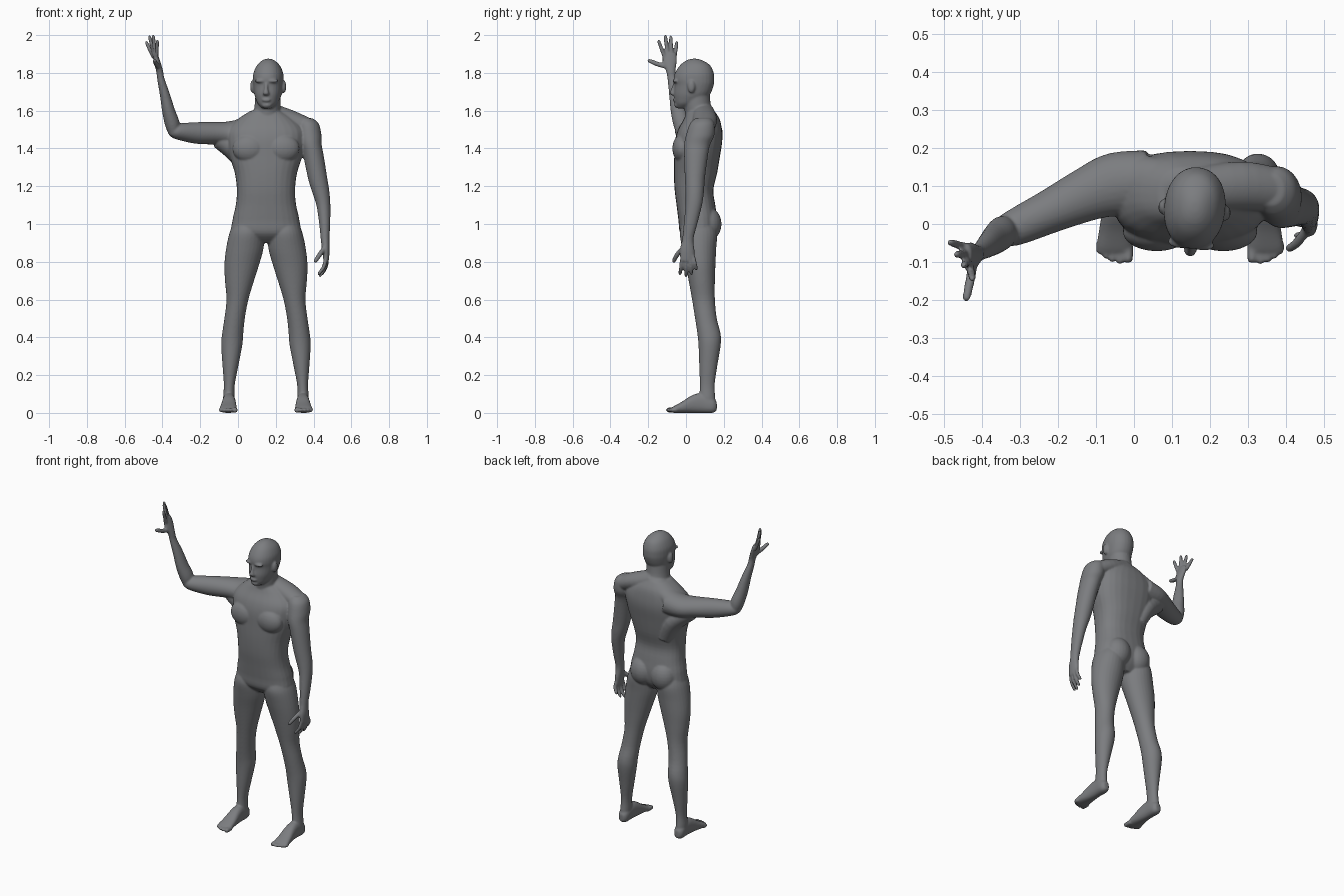
import bpy, bmesh, math
from mathutils import Vector, Matrix

bm = bmesh.new()
X, Y, Z = Vector((1, 0, 0)), Vector((0, 1, 0)), Vector((0, 0, 1))
MID = 0.148          # symmetry line of torso and legs
SEG = 28


def smooth_rings(rings, steps=4):
    """Catmull-Rom subdivision of ring values."""
    out = []
    for i in range(len(rings) - 1):
        p = [rings[max(0, min(len(rings) - 1, i + k))] for k in (-1, 0, 1, 2)]
        for s in range(steps):
            t = s / steps
            out.append([0.5 * (2 * b + (c - a) * t + (2 * a - 5 * b + 4 * c - d) * t * t
                               + (3 * b - a - 3 * c + d) * t ** 3) for a, b, c, d in zip(*p)])
    return out + [list(rings[-1])]


def loft(rings, axis=None, ref=X, power=2.0):
    """Closed skin over super-elliptic rings (x, y, z, radius along ref, other radius)."""
    pts = smooth_rings(rings)
    loops = []
    for i, p in enumerate(pts):
        t = axis or (Vector(pts[min(i + 1, len(pts) - 1)][:3]) - Vector(pts[max(i - 1, 0)][:3])).normalized()
        u = (ref - t * ref.dot(t)).normalized()
        v = t.cross(u)
        loop = []
        for k in range(SEG):
            c, s = math.cos(2 * math.pi * k / SEG), math.sin(2 * math.pi * k / SEG)
            c, s = [math.copysign(abs(q) ** (2 / power), q) for q in (c, s)]
            loop.append(bm.verts.new(Vector(p[:3]) + u * c * p[3] + v * s * p[4]))
        loops.append(loop)
    for a, b in zip(loops, loops[1:]):
        for k in range(SEG):
            bm.faces.new((a[k], a[(k + 1) % SEG], b[(k + 1) % SEG], b[k]))
    bm.faces.new(loops[0])
    bm.faces.new(loops[-1])
    return [v for loop in loops for v in loop]


def column(rows, power=2.0):
    """Upright loft from rows (z, centre x, half width, front y, back y)."""
    return loft([(cx, (y0 + y1) / 2, z, rx, (y1 - y0) / 2) for z, cx, rx, y0, y1 in rows], Z, X, power)


def blob(centre, radii):
    m = Matrix.Translation(centre) @ Matrix.Diagonal((*radii, 1))
    return bmesh.ops.create_uvsphere(bm, u_segments=24, v_segments=14, radius=1, matrix=m)["verts"]


def finger(base, tip, r, bend=(0, 0, 0)):
    a, b = Vector(base), Vector(tip)
    mid = (a + b) / 2 + Vector(bend)
    near = mid.lerp(b, 0.8)
    loft([(*a, r, r), (*mid, r, r), (*near, r * 0.85, r * 0.85), (*b, r * 0.45, r * 0.45)], ref=Y)


# Torso
column([(0.90, MID, 0.06, 0.02, 0.12), (0.95, MID, 0.175, -0.03, 0.155),
        (1.02, MID, 0.177, -0.04, 0.165), (1.10, MID, 0.160, -0.05, 0.155),
        (1.18, MID, 0.154, -0.06, 0.145), (1.27, MID, 0.165, -0.064, 0.165),
        (1.36, MID, 0.193, -0.062, 0.18), (1.44, MID, 0.205, -0.058, 0.192),
        (1.50, MID, 0.20, -0.042, 0.19), (1.555, MID, 0.15, -0.012, 0.178),
        (1.60, MID, 0.08, 0.005, 0.15)], 2.4)
for s in (-1, 1):
    blob((MID + s * 0.072, 0.115, 1.0), (0.08, 0.073, 0.09))       # buttock
    blob((MID + s * 0.088, -0.02, 1.40), (0.09, 0.052, 0.075))     # chest muscle
# Neck and shoulder slopes
column([(1.50, 0.152, 0.075, 0.0, 0.16), (1.58, 0.154, 0.072, -0.005, 0.145),
        (1.64, 0.157, 0.068, -0.012, 0.13), (1.72, 0.16, 0.066, -0.01, 0.125)])
loft([(0.16, 0.09, 1.59, 0.055, 0.06), (0.28, 0.10, 1.552, 0.05, 0.065), (0.37, 0.09, 1.51, 0.05, 0.06)], ref=Z)
loft([(0.16, 0.09, 1.585, 0.055, 0.06), (0.03, 0.11, 1.515, 0.05, 0.07), (-0.05, 0.10, 1.485, 0.05, 0.06)], ref=Z)

# Head, turned slightly to its right
head = column([(1.612, 0.16, 0.024, -0.046, 0.01), (1.635, 0.16, 0.05, -0.056, 0.06),
               (1.66, 0.16, 0.063, -0.061, 0.10), (1.69, 0.16, 0.073, -0.064, 0.13),
               (1.735, 0.16, 0.079, -0.060, 0.147), (1.765, 0.16, 0.081, -0.066, 0.15),
               (1.80, 0.16, 0.078, -0.058, 0.147), (1.84, 0.16, 0.060, -0.032, 0.128),
               (1.865, 0.16, 0.034, 0.0, 0.09), (1.875, 0.16, 0.012, 0.03, 0.06)], 2.15)
head += loft([(0.16, -0.056, 1.75, 0.008, 0.01), (0.16, -0.068, 1.715, 0.010, 0.012),
              (0.16, -0.071, 1.69, 0.017, 0.016), (0.16, -0.06, 1.68, 0.012, 0.01)], Z)   # nose
head += blob((0.16, -0.058, 1.656), (0.024, 0.013, 0.010))                                # lips
head += blob((0.16, -0.046, 1.630), (0.026, 0.016, 0.016))                                # chin
for s in (-1, 1):
    head += blob((0.16 + s * 0.03, -0.052, 1.757), (0.034, 0.016, 0.010))                 # brow
    head += blob((0.16 + s * 0.083, 0.037, 1.727), (0.013, 0.020, 0.034))                 # ear
bmesh.ops.rotate(bm, verts=head, cent=(0.16, 0.04, 0), matrix=Matrix.Rotation(math.radians(-6), 3, "Z"))

# Legs and feet
for s in (-1, 1):
    column([(z, MID + s * c, r, y0, y1) for z, c, r, y0, y1 in (
        (1.00, 0.10, 0.075, -0.02, 0.15), (0.95, 0.102, 0.092, -0.033, 0.165),
        (0.87, 0.112, 0.099, -0.02, 0.160), (0.785, 0.128, 0.092, -0.002, 0.156),
        (0.70, 0.140, 0.077, 0.014, 0.153), (0.60, 0.151, 0.058, 0.032, 0.153),
        (0.50, 0.166, 0.054, 0.048, 0.163), (0.42, 0.176, 0.056, 0.06, 0.183),
        (0.36, 0.181, 0.056, 0.066, 0.184), (0.25, 0.188, 0.042, 0.07, 0.166),
        (0.15, 0.194, 0.029, 0.073, 0.152), (0.08, 0.197, 0.030, 0.07, 0.155),
        (0.03, 0.197, 0.030, 0.07, 0.158))])
    loft([(MID + s * c, y, z, a, b) for c, y, z, a, b in (
        (0.197, 0.163, 0.035, 0.016, 0.022), (0.197, 0.14, 0.04, 0.031, 0.040),
        (0.196, 0.08, 0.052, 0.033, 0.052), (0.196, 0.03, 0.046, 0.037, 0.046),
        (0.198, -0.02, 0.030, 0.043, 0.030), (0.20, -0.06, 0.019, 0.047, 0.019),
        (0.20, -0.075, 0.015, 0.042, 0.014))], Y, X, 2.4)
    for c, tip, r in ((0.164, -0.103, 0.014), (0.186, -0.106, 0.0105), (0.205, -0.101, 0.0105),
                      (0.222, -0.092, 0.0105), (0.238, -0.08, 0.0105)):
        loft([(MID + s * c, y, 0.015, r * k, r * k) for y, k in
              ((-0.05, 1), (tip + 0.02, 1), (tip + 0.007, 0.9), (tip, 0.5))], Y)

# Hanging left arm and palm
column([(1.56, 0.36, 0.035, 0.05, 0.13), (1.53, 0.372, 0.056, 0.02, 0.15),
        (1.47, 0.38, 0.062, 0.0, 0.15), (1.42, 0.387, 0.056, -0.01, 0.128),
        (1.36, 0.40, 0.054, -0.01, 0.116), (1.24, 0.422, 0.051, -0.006, 0.10),
        (1.17, 0.438, 0.046, -0.003, 0.095), (1.10, 0.452, 0.037, -0.003, 0.085),
        (1.00, 0.459, 0.029, -0.012, 0.06), (0.92, 0.461, 0.023, -0.02, 0.04),
        (0.86, 0.465, 0.020, -0.033, 0.045), (0.805, 0.467, 0.014, -0.03, 0.045)])
for base, tip in (((0.465, -0.02, 0.82), (0.424, -0.032, 0.73)), ((0.469, 0.001, 0.815), (0.430, 0.0, 0.72)),
                  ((0.470, 0.020, 0.82), (0.442, 0.030, 0.73)), ((0.468, 0.037, 0.83), (0.452, 0.056, 0.756))):
    finger(base, tip, 0.0105, (0.01, 0, 0))
finger((0.458, -0.012, 0.875), (0.405, -0.068, 0.797), 0.0125, (0, -0.008, 0))

# Raised right arm: upper arm, armpit, forearm with palm
loft([(0.04, 0.115, 1.485, 0.075, 0.08), (-0.05, 0.104, 1.477, 0.066, 0.084),
      (-0.12, 0.080, 1.480, 0.060, 0.072), (-0.22, 0.034, 1.482, 0.057, 0.058),
      (-0.30, -0.003, 1.488, 0.046, 0.050), (-0.34, -0.02, 1.492, 0.036, 0.042),
      (-0.362, -0.03, 1.497, 0.018, 0.022)], ref=Z)
loft([(0.07, 0.10, 1.25, 0.06, 0.05), (0.01, 0.10, 1.37, 0.075, 0.062), (-0.10, 0.085, 1.45, 0.055, 0.05)], ref=Y)
loft([(-0.338, -0.015, 1.475, 0.034, 0.028), (-0.348, -0.023, 1.53, 0.044, 0.039),
      (-0.368, -0.04, 1.60, 0.041, 0.034), (-0.386, -0.055, 1.68, 0.034, 0.027),
      (-0.409, -0.074, 1.77, 0.024, 0.019), (-0.415, -0.08, 1.81, 0.025, 0.018),
      (-0.429, -0.086, 1.86, 0.038, 0.017), (-0.441, -0.088, 1.905, 0.035, 0.013)], ref=Y)
for base, tip in (((-0.432, -0.114, 1.885), (-0.426, -0.147, 1.975)), ((-0.437, -0.097, 1.895), (-0.450, -0.110, 2.002)),
                  ((-0.443, -0.077, 1.895), (-0.470, -0.081, 1.998)), ((-0.446, -0.060, 1.88), (-0.488, -0.048, 1.968))):
    finger(base, tip, 0.0105)
finger((-0.422, -0.09, 1.83), (-0.444, -0.203, 1.868), 0.0125, (0, -0.005, -0.002))

# Fuse all parts into one smooth skin
bmesh.ops.recalc_face_normals(bm, faces=bm.faces)
mesh = bpy.data.meshes.new("body")
bm.to_mesh(mesh)
bm.free()
grey = bpy.data.materials.new("dark grey skin")
grey.diffuse_color = (0.20, 0.205, 0.215, 1)
mesh.materials.append(grey)
body = bpy.data.objects.new("body", mesh)
bpy.context.collection.objects.link(body)
remesh = body.modifiers.new("fuse", "REMESH")
remesh.mode = "VOXEL"
remesh.voxel_size = 0.0055
remesh.use_smooth_shade = True
soften = body.modifiers.new("soften", "SMOOTH")
soften.factor = 0.5
soften.iterations = 5
